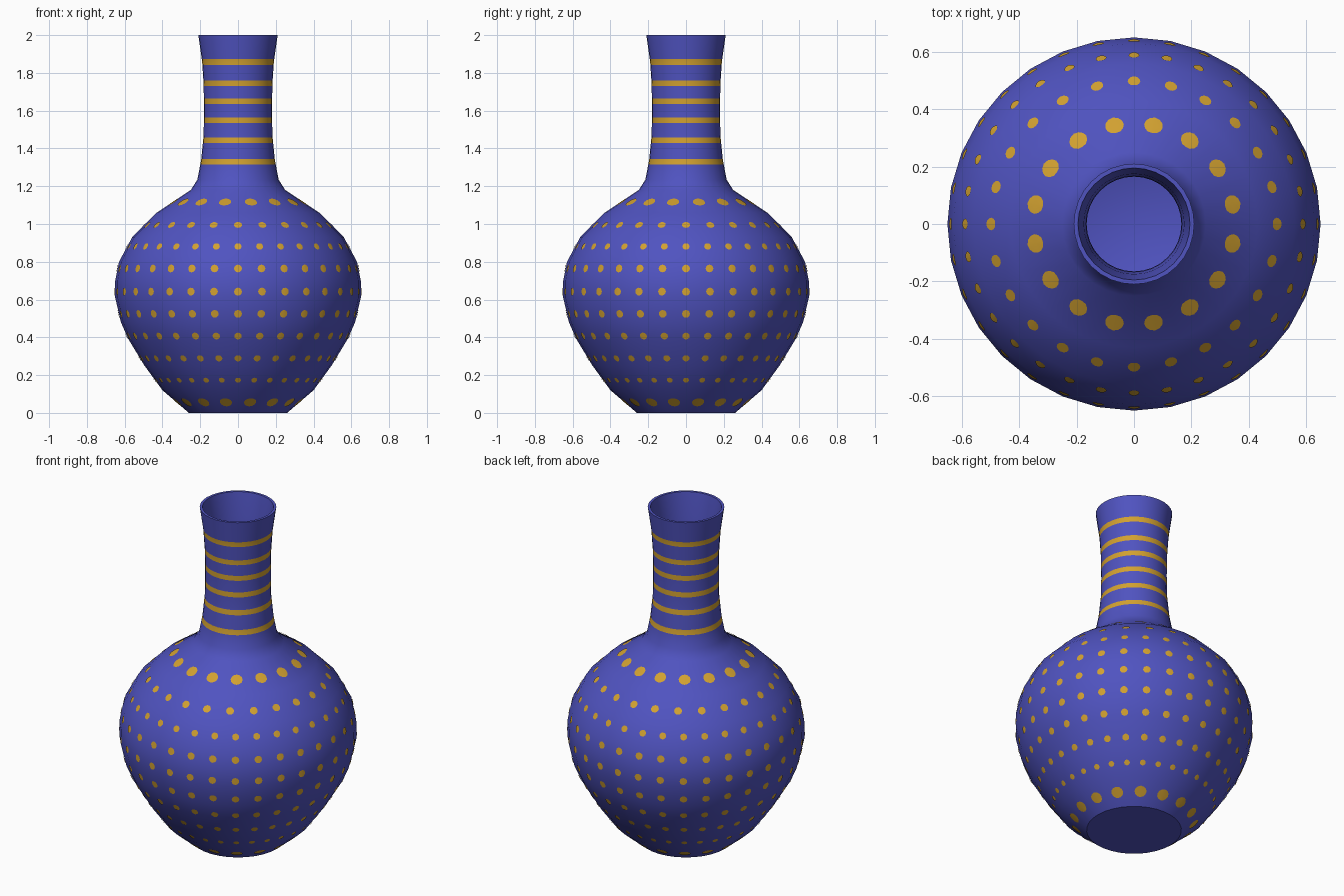
import bpy, bmesh, math

if "Cube" in bpy.data.objects:
    bpy.data.objects.remove(bpy.data.objects["Cube"])

SIDES = 32
# outer silhouette (radius, height)
OUTER = [(0.26, 0), (0.40, 0.12), (0.495, 0.25), (0.58, 0.39), (0.62, 0.48), (0.65, 0.61),
         (0.65, 0.70), (0.63, 0.80), (0.56, 0.93), (0.43, 1.06), (0.25, 1.18), (0.215, 1.235),
         (0.195, 1.34), (0.182, 1.47), (0.18, 1.6), (0.182, 1.74), (0.19, 1.86), (0.21, 2.0)]
STRIPES = [1.33, 1.444, 1.55, 1.65, 1.745, 1.858]
HALF = 0.015


def material(name, col):
    m = bpy.data.materials.new(name)
    m.diffuse_color = (*col, 1)
    m.use_nodes = True
    m.node_tree.nodes["Principled BSDF"].inputs["Base Color"].default_value = m.diffuse_color
    return m


blue = material("glaze blue", (0.08, 0.087, 0.53))
gold = material("gold", (0.64, 0.355, 0.03))


def segment(z):
    for a, b in zip(OUTER, OUTER[1:]):
        if z <= b[1]:
            return a, b
    return OUTER[-2], OUTER[-1]


def radius(z):
    (r0, z0), (r1, z1) = segment(z)
    return r0 + (r1 - r0) * (z - z0) / (z1 - z0)


def finish(bm, name, mats):
    me = bpy.data.meshes.new(name)
    bm.to_mesh(me)
    bm.free()
    ob = bpy.data.objects.new(name, me)
    bpy.context.collection.objects.link(ob)
    for m in mats:
        me.materials.append(m)
    bpy.ops.object.select_all(action='DESELECT')
    ob.select_set(True)
    bpy.context.view_layer.objects.active = ob
    bpy.ops.object.shade_smooth_by_angle(angle=math.radians(40))
    return ob


# vase: outer wall cut at stripe edges, rim, inner wall and floor
cuts = [s + d for s in STRIPES for d in (-HALF, HALF)]
outer = sorted(OUTER + [(radius(z), z) for z in cuts], key=lambda p: p[1])
inner = [(r - 0.015, z) for r, z in reversed(OUTER[1:])] + [(0.26, 0.02)]
profile = outer + inner
bm = bmesh.new()
rings = [[bm.verts.new((r * math.cos(2 * math.pi * i / SIDES),
                        r * math.sin(2 * math.pi * i / SIDES), z)) for i in range(SIDES)]
         for r, z in profile]
for k, (lo, hi) in enumerate(zip(rings, rings[1:])):
    mid = (profile[k][1] + profile[k + 1][1]) / 2
    striped = k < len(outer) - 1 and any(abs(mid - s) < HALF for s in STRIPES)
    for i in range(SIDES):
        j = (i + 1) % SIDES
        f = bm.faces.new((lo[i], lo[j], hi[j], hi[i]))
        f.material_index = int(striped)
bm.faces.new(rings[0][::-1])
bm.faces.new(rings[-1])
finish(bm, "vase", [blue, gold])


# painted dots laid on the faceted belly
def on_surface(theta, z, lift=0.003):
    (r0, z0), (r1, z1) = segment(z)
    n = math.hypot(r1 - r0, z1 - z0)
    step = 2 * math.pi / SIDES
    facet = math.cos(step / 2) / math.cos(theta % step - step / 2)
    r = radius(z) * facet + lift * (z1 - z0) / n
    return (r * math.cos(theta), r * math.sin(theta), z - lift * (r1 - r0) / n)


# rows: height, dots around, phase in dot steps, dot radius
ROWS = [(1.114, 16, 0.5, 0.033), (0.993, 24, 0, 0.022), (0.88, 32, 0, 0.019),
        (0.764, 32, 0, 0.021), (0.642, 32, 0, 0.021), (0.525, 32, 0, 0.021),
        (0.408, 32, 0, 0.02), (0.29, 32, 0, 0.019), (0.175, 32, 0, 0.016),
        (0.058, 16, 0.5, 0.033)]
bm = bmesh.new()
for z, count, phase, size in ROWS:
    (r0, z0), (r1, z1) = segment(z)
    climb = (z1 - z0) / math.hypot(r1 - r0, z1 - z0)
    for i in range(count):
        theta = 2 * math.pi * (i + phase) / count
        centre = bm.verts.new(on_surface(theta, z))
        edge = []
        for k in range(12):
            a = 2 * math.pi * k / 12
            edge.append(bm.verts.new(on_surface(theta + size * math.cos(a) / radius(z),
                                                z + size * math.sin(a) * climb)))
        for k in range(12):
            bm.faces.new((centre, edge[k], edge[(k + 1) % 12]))
finish(bm, "belly_dots", [gold])
